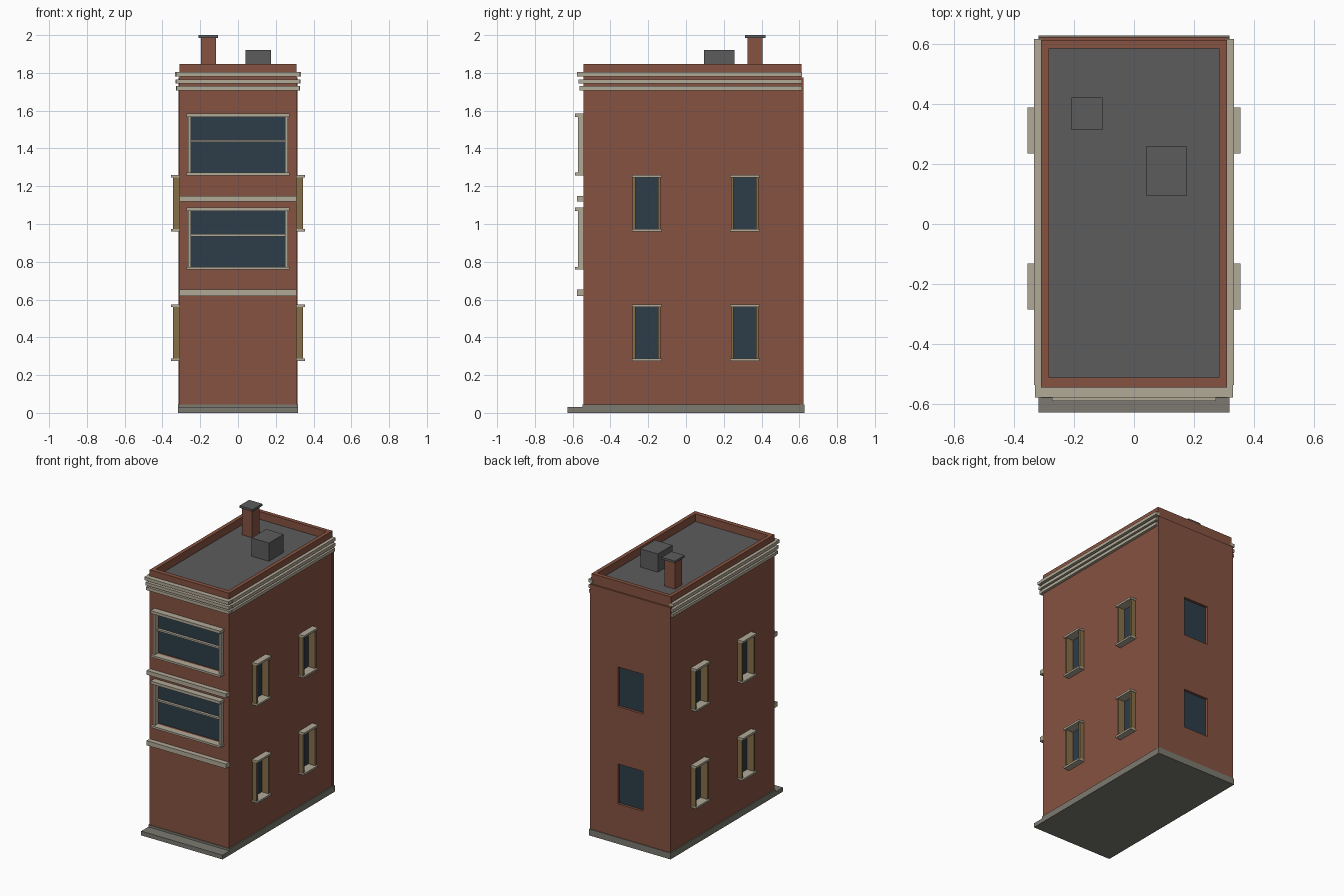
import bpy
import bmesh

cube = bpy.data.objects.get("Cube")
if cube:
    bpy.data.objects.remove(cube, do_unlink=True)


def material(name, rgb):
    m = bpy.data.materials.new(name)
    m.use_nodes = True
    m.diffuse_color = (*rgb, 1)
    bsdf = next(n for n in m.node_tree.nodes if n.type == 'BSDF_PRINCIPLED')
    bsdf.inputs["Base Color"].default_value = (*rgb, 1)
    return m


BRICK = material("brick red", (0.24, 0.085, 0.052))
TRIM = material("pale stone", (0.44, 0.40, 0.31))
WOOD = material("tan wood", (0.24, 0.16, 0.068))
GLASS = material("dark glass", (0.027, 0.046, 0.065))
ROOF = material("roof grey", (0.107, 0.107, 0.107))
STONE = material("base stone", (0.20, 0.193, 0.16))


def boxes(name, mat, spans):
    """One object made of boxes, each given as (x0, x1), (y0, y1), (z0, z1)."""
    bm = bmesh.new()
    for span in spans:
        verts = bmesh.ops.create_cube(bm, size=1)["verts"]
        for v in verts:
            v.co = [sum(s) / 2 + c * abs(s[1] - s[0]) for c, s in zip(v.co, span)]
    mesh = bpy.data.meshes.new(name)
    bm.to_mesh(mesh)
    bm.free()
    mesh.materials.append(mat)
    obj = bpy.data.objects.new(name, mesh)
    bpy.context.collection.objects.link(obj)
    return obj


def cut(obj, spans):
    cutter = boxes("cutter", BRICK, spans)
    cutter.hide_render = True
    mod = obj.modifiers.new("cut", 'BOOLEAN')
    mod.operation = 'DIFFERENCE'
    mod.solver = 'EXACT'
    mod.object = cutter
    bpy.context.view_layer.objects.active = obj
    bpy.ops.object.modifier_apply(modifier=mod.name)
    bpy.data.objects.remove(cutter, do_unlink=True)


W, FRONT, BACK = 0.31, -0.543, 0.612
ROOF_Z, TOP = 1.79, 1.847
SIDE_Y = (-0.208, 0.311)
SMALL_Z = ((0.28, 0.562), (0.967, 1.248))
LARGE_Z = ((0.773, 1.068), (1.272, 1.566))

# Brick body with window recesses and a sunken roof
cuts = [((-0.283, 0.283), (-0.51, 0.583), (ROOF_Z, 2))]
for z in SMALL_Z:
    for y in SIDE_Y:
        for s in (-1, 1):
            cuts.append((sorted((s * 0.285, s * 0.4)), (y - 0.072, y + 0.072), z))
for z in LARGE_Z:
    cuts.append(((-0.26, 0.26), (-0.7, FRONT + 0.022), z))
body = boxes("brick_body", BRICK, [((-W, W), (FRONT, BACK), (0.02, TOP))])
cut(body, cuts)

# Rear wall skin with window openings
skin = boxes("rear_wall", BRICK, [((-W - 0.004, W + 0.004), (BACK - 0.01, 0.622), (0.02, 1.775))])
holes = [((-0.098, 0.098), (0.5, 0.7), z) for z in SMALL_Z]
cut(skin, holes)
cut(body, [((-0.098, 0.098), (0.599, 0.7), z) for z in SMALL_Z])
boxes("rear_glass", GLASS, [((-0.098, 0.098), (0.597, 0.604), z) for z in SMALL_Z])

# Roof deck, roof box and chimney
boxes("roof_deck", ROOF, [((-0.283, 0.283), (-0.51, 0.583), (ROOF_Z - 0.005, ROOF_Z + 0.003))])
boxes("roof_box", ROOF, [((0.04, 0.176), (0.095, 0.258), (ROOF_Z, 1.922))])
boxes("chimney", BRICK, [((-0.197, -0.117), (0.325, 0.405), (ROOF_Z, 1.986))])
boxes("chimney_cap", ROOF, [((-0.208, -0.105), (0.313, 0.421), (1.985, 2.0))])

# Plinth and front step
boxes("plinth", STONE, [((-0.318, 0.318), (-0.548, 0.627), (0, 0.045))])
boxes("front_step", STONE, [((-0.318, 0.318), (-0.627, -0.54), (0, 0.03))])

# Cornice bands on the front and both sides
bands = []
for z, out in ((1.719, 0.02), (1.754, 0.026), (1.793, 0.034)):
    height = (z - 0.011, z + 0.011)
    reach = W + 0.01 + out * 0.25
    bands.append(((-reach, reach), (FRONT - out, FRONT + 0.01), height))
    for s in (-1, 1):
        side = sorted((s * (W - 0.01), s * (reach + 0.004)))
        bands.append((side, (FRONT + 0.008, 0.615), height))
boxes("cornice_bands", TRIM, bands)

# Floor bands on the front
boxes("floor_bands", TRIM,
      [((-W, W), (FRONT - 0.035, FRONT + 0.01), z) for z in ((0.62, 0.653), (1.119, 1.149))])

# Wide front windows
glass, frame = [], []
for z0, z1 in LARGE_Z:
    mid = z0 + 0.167
    glass.append(((-0.26, 0.26), (FRONT + 0.015, FRONT + 0.023), (z0, z1)))
    frame.append(((-0.272, 0.272), (FRONT - 0.045, FRONT + 0.01), (z1, z1 + 0.02)))
    frame.append(((-0.272, 0.272), (FRONT - 0.045, FRONT + 0.01), (z0 - 0.014, z0)))
    frame.append(((-0.25, 0.25), (FRONT - 0.004, FRONT + 0.018), (mid - 0.006, mid + 0.006)))
    for s in (-1, 1):
        frame.append((sorted((s * 0.25, s * 0.265)), (FRONT - 0.028, FRONT + 0.018), (z0, z1)))
boxes("front_glass", GLASS, glass)
boxes("front_window_frames", TRIM, frame)

# Narrow side windows
glass, jambs, caps = [], [], []
for s in (-1, 1):
    for y in SIDE_Y:
        for z0, z1 in SMALL_Z:
            glass.append((sorted((s * 0.283, s * 0.29)), (y - 0.07, y + 0.07), (z0, z1)))
            for t in (-1, 1):
                jambs.append((sorted((s * 0.284, s * 0.343)),
                              sorted((y + t * 0.06, y + t * 0.074)), (z0, z1)))
            for z in ((z0 - 0.006, z0 + 0.007), (z1 - 0.002, z1 + 0.012)):
                caps.append((sorted((s * 0.286, s * 0.354)), (y - 0.077, y + 0.077), z))
boxes("side_glass", GLASS, glass)
boxes("side_window_jambs", WOOD, jambs)
boxes("side_sills_and_lintels", TRIM, caps)
